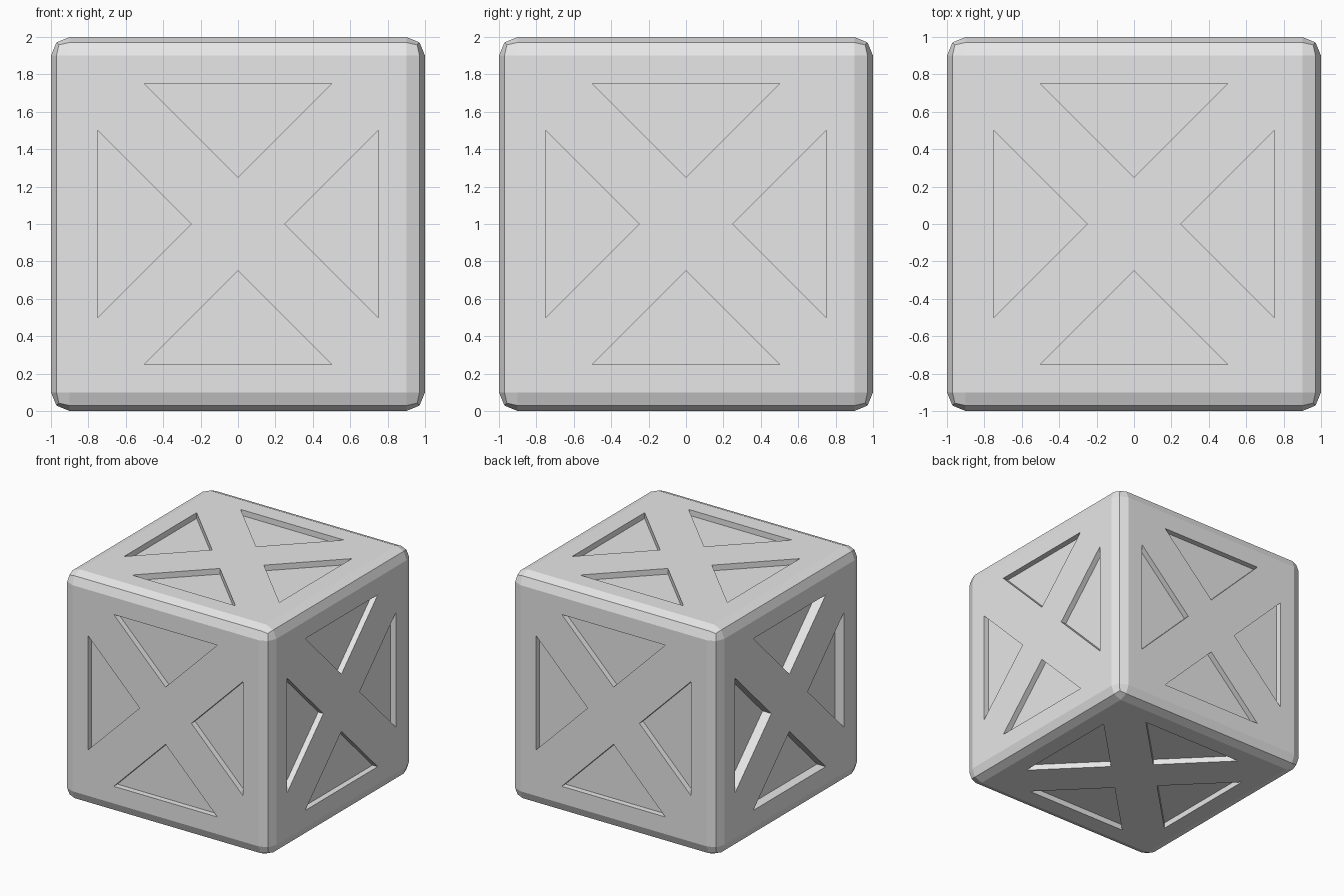
import bpy
import bmesh
from math import pi
from mathutils import Matrix, Vector

cube = bpy.data.objects.get("Cube")
if cube:
    bpy.data.objects.remove(cube, do_unlink=True)

CENTRE = Matrix.Translation((0, 0, 1))
DEPTH = 0.05
DEEP = 0.085   # recesses on the -x side are deeper

grey = bpy.data.materials.new("light grey")
grey.use_nodes = True
grey.diffuse_color = (0.8, 0.8, 0.8, 1)
grey.node_tree.nodes["Principled BSDF"].inputs["Base Color"].default_value = (0.8, 0.8, 0.8, 1)


def make_object(name, bm):
    bmesh.ops.recalc_face_normals(bm, faces=bm.faces)
    mesh = bpy.data.meshes.new(name)
    bm.to_mesh(mesh)
    bm.free()
    mesh.materials.append(grey)
    obj = bpy.data.objects.new(name, mesh)
    bpy.context.collection.objects.link(obj)
    return obj


def add_prism(bm, matrix, depth):
    """Triangular prism that cuts into the side facing local +z."""
    outline = [(-0.5, 0.75), (0.5, 0.75), (0, 0.25)]
    low = [bm.verts.new(matrix @ Vector((x, y, 1 - depth))) for x, y in outline]
    high = [bm.verts.new(matrix @ Vector((x, y, 1.1))) for x, y in outline]
    bm.faces.new(low)
    bm.faces.new(high)
    for i in range(3):
        j = (i + 1) % 3
        bm.faces.new((low[i], low[j], high[j], high[i]))


# Block with two-step rounded edges
bm = bmesh.new()
bmesh.ops.create_cube(bm, size=2, matrix=CENTRE)
bmesh.ops.bevel(bm, geom=bm.edges[:], offset=0.1, segments=2,
                profile=0.5, affect='EDGES')
block = make_object("block", bm)

# Four triangular recesses on each of the six sides
bm = bmesh.new()
sides = [Matrix.Rotation(k * pi / 2, 4, 'X') for k in range(4)]
sides += [Matrix.Rotation(s * pi / 2, 4, 'Y') for s in (1, -1)]
for side in sides:
    facing = side @ Vector((0, 0, 1))
    depth = DEEP if facing.x < -0.5 else DEPTH
    for k in range(4):
        add_prism(bm, CENTRE @ side @ Matrix.Rotation(k * pi / 2, 4, 'Z'), depth)
cutter = make_object("recess_cutter", bm)
cutter.hide_render = True

cut = block.modifiers.new("recesses", 'BOOLEAN')
cut.operation = 'DIFFERENCE'
cut.solver = 'EXACT'
cut.object = cutter
bpy.context.view_layer.objects.active = block
block.select_set(True)
bpy.ops.object.modifier_apply(modifier=cut.name)
bpy.data.objects.remove(cutter, do_unlink=True)
